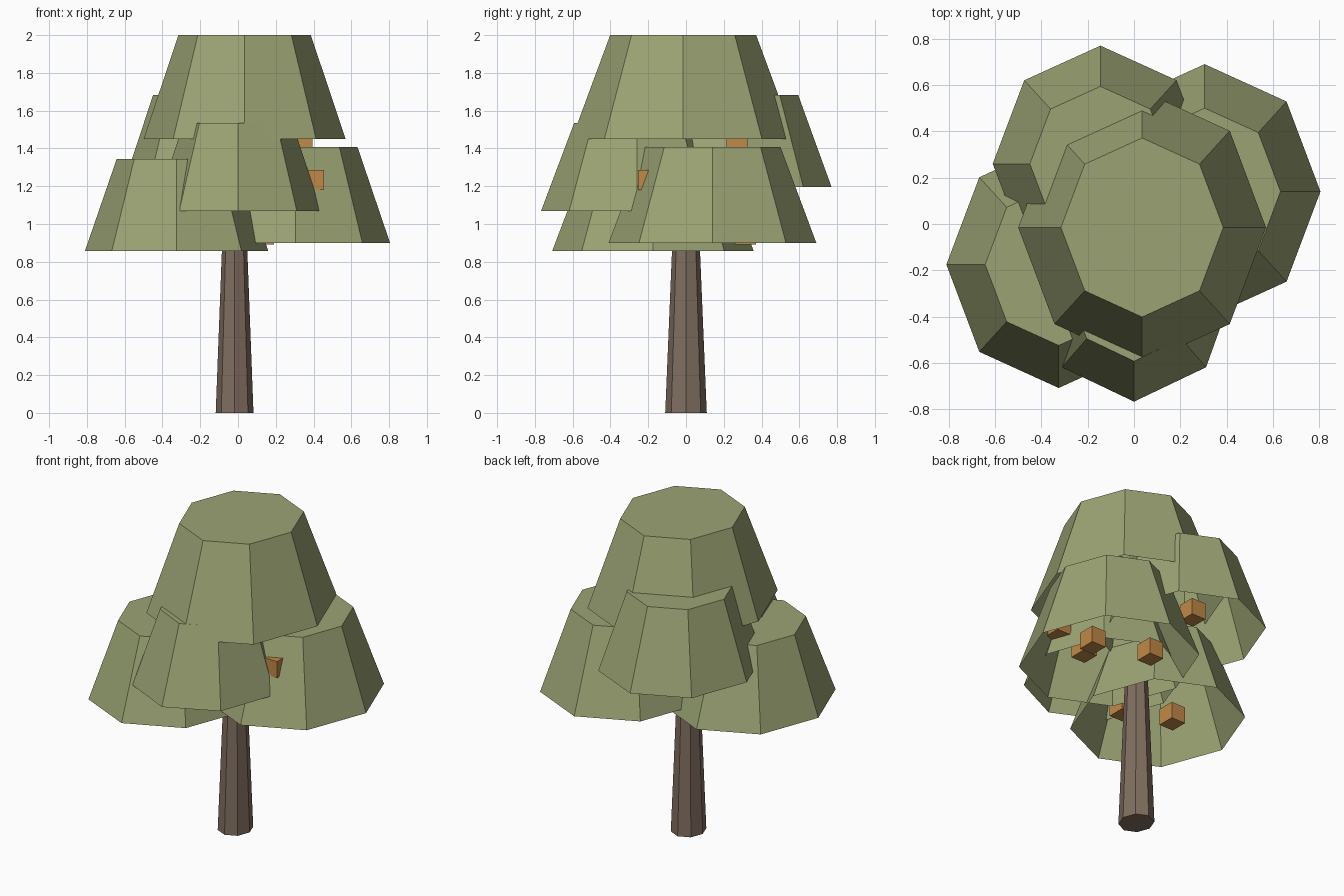
import bpy
import bmesh
from mathutils import Matrix, Vector

if "Cube" in bpy.data.objects:
    bpy.data.objects.remove(bpy.data.objects["Cube"], do_unlink=True)


def make_material(name, rgb):
    mat = bpy.data.materials.new(name)
    mat.use_nodes = True
    color = (*rgb, 1.0)
    mat.diffuse_color = color
    mat.node_tree.nodes["Principled BSDF"].inputs["Base Color"].default_value = color
    return mat


leaf_green = make_material("leaf_green", (0.33, 0.37, 0.175))
bark_brown = make_material("bark_brown", (0.216, 0.156, 0.117))
fruit_orange = make_material("fruit_orange", (0.53, 0.25, 0.065))


def add_object(name, bm, mat):
    mesh = bpy.data.meshes.new(name)
    bm.to_mesh(mesh)
    bm.free()
    mesh.materials.append(mat)
    obj = bpy.data.objects.new(name, mesh)
    bpy.context.collection.objects.link(obj)
    return obj


def frustum(name, center, radii, z_range, taper, mat, open_bottom=False):
    """Eight-sided tapered prism, stretched to an oval footprint."""
    low, high = z_range
    bm = bmesh.new()
    bmesh.ops.create_cone(bm, cap_ends=True, segments=8,
                          radius1=1, radius2=taper, depth=high - low)
    if open_bottom:
        bm.normal_update()
        caps = [f for f in bm.faces if f.normal.z < -0.9]
        bmesh.ops.delete(bm, geom=caps, context="FACES_ONLY")
    bmesh.ops.scale(bm, vec=(*radii, 1), verts=bm.verts)
    bmesh.ops.translate(bm, vec=(*center, (low + high) / 2), verts=bm.verts)
    return add_object(name, bm, mat)


# Trunk
frustum("trunk", (-0.018, 0), (0.1, 0.11), (0, 1.0), 0.62, bark_brown)

# Hollow foliage crowns: center, bottom radii, height range
crowns = {
    "top_crown": ((0.035, -0.015), (0.535, 0.59), (1.45, 2.0)),
    "front_crown": ((0.0, -0.26), (0.44, 0.507), (1.07, 1.535)),
    "back_right_side_crown": ((-0.145, 0.26), (0.465, 0.51), (1.197, 1.683)),
    "left_crown": ((0.305, 0.14), (0.5, 0.55), (0.9, 1.408)),
    "right_crown": ((-0.325, -0.175), (0.485, 0.533), (0.858, 1.343)),
}
for name, (center, radii, z_range) in crowns.items():
    frustum(name, center, radii, z_range, 0.655, leaf_green, open_bottom=True)

# Block fruits tucked under the crowns
fruits = [
    (0.405, -0.2, 1.233),
    (0.345, 0.27, 1.44),
    (0.14, 0.315, 0.945),
    (0.42, 0.13, 1.0),
    (0.25, -0.15, 1.13),
    (-0.155, -0.288, 0.95),
    (-0.447, -0.189, 0.955),
    (-0.19, 0.3, 1.336),
]
for i, spot in enumerate(fruits, 1):
    bm = bmesh.new()
    bmesh.ops.create_cube(bm, size=1, matrix=Matrix.Translation(Vector(spot))
                          @ Matrix.Diagonal((0.1, 0.11, 0.105, 1)))
    add_object(f"fruit_{i}", bm, fruit_orange)
